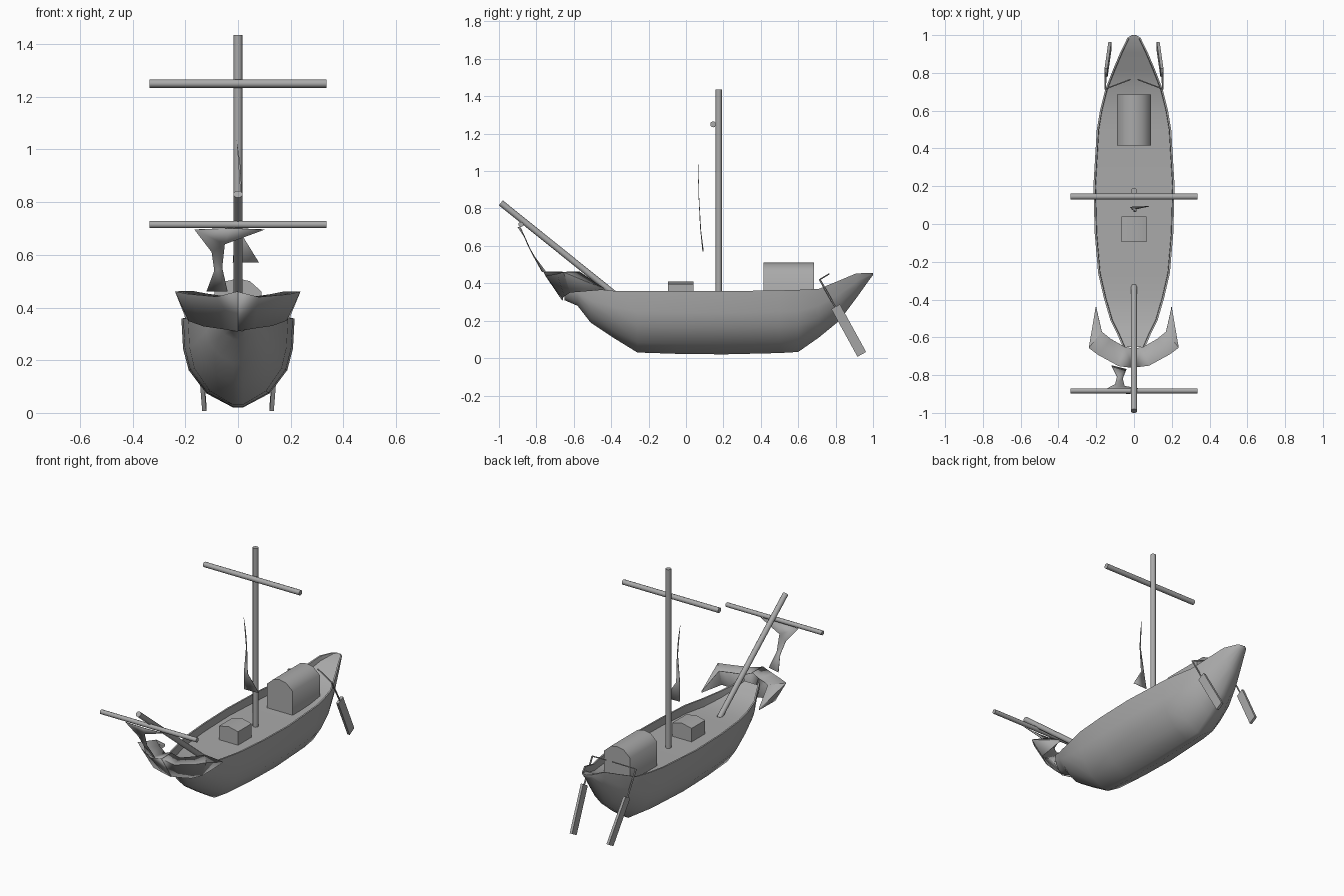
import bpy
from math import radians
from mathutils import Vector

cube = bpy.data.objects.get("Cube")
if cube:
    bpy.data.objects.remove(cube, do_unlink=True)

GREY = (0.4, 0.4, 0.4, 1)
mat = bpy.data.materials.new("plain grey")
mat.use_nodes = True
mat.diffuse_color = GREY
bsdf = mat.node_tree.nodes["Principled BSDF"]
bsdf.inputs["Base Color"].default_value = GREY
bsdf.inputs["Roughness"].default_value = 0.8


def finish(ob, angle=None):
    ob.data.materials.append(mat)
    if angle:
        bpy.ops.object.select_all(action='DESELECT')
        ob.select_set(True)
        bpy.context.view_layer.objects.active = ob
        bpy.ops.object.shade_smooth_by_angle(angle=radians(angle))
    return ob


def mesh(name, verts, faces, angle=None):
    me = bpy.data.meshes.new(name)
    me.from_pydata(verts, [], faces)
    ob = bpy.data.objects.new(name, me)
    bpy.context.collection.objects.link(ob)
    return finish(ob, angle)


def loft(name, rings, angle):
    """Skin closed rings of equal length and cap both ends."""
    n = len(rings[0])
    faces = [(r * n + i, r * n + (i + 1) % n, (r + 1) * n + (i + 1) % n, (r + 1) * n + i)
             for r in range(len(rings) - 1) for i in range(n)]
    last = (len(rings) - 1) * n
    faces += [tuple(range(n))[::-1], tuple(range(last, last + n))]
    return mesh(name, [p for ring in rings for p in ring], faces, angle)


def pole(name, a, b, radius, sides=10):
    a, b = Vector(a), Vector(b)
    bpy.ops.mesh.primitive_cylinder_add(vertices=sides, radius=radius, depth=(b - a).length,
                                        location=(a + b) / 2)
    ob = bpy.context.object
    ob.name = name
    ob.rotation_euler = (b - a).to_track_quat('Z', 'Y').to_euler()
    return finish(ob, 40)


def cloth(name, verts, faces):
    ob = mesh(name, verts, faces, 25)
    ob.modifiers.new("thickness", 'SOLIDIFY').thickness = 0.003
    return ob


# Hull stations: y, rim half width, rim height, keel height, deck height
stations = [
    (-0.65, 0.06, 0.42, 0.31, 0.40),
    (-0.58, 0.09, 0.39, 0.28, 0.36),
    (-0.51, 0.125, 0.37, 0.19, 0.33),
    (-0.39, 0.16, 0.36, 0.11, 0.31),
    (-0.26, 0.19, 0.36, 0.03, 0.31),
    (-0.05, 0.208, 0.358, 0.023, 0.31),
    (0.2, 0.215, 0.358, 0.02, 0.31),
    (0.5, 0.197, 0.362, 0.027, 0.31),
    (0.6, 0.18, 0.365, 0.033, 0.315),
    (0.71, 0.153, 0.37, 0.11, 0.33),
    (0.82, 0.11, 0.415, 0.2, 0.375),
    (0.91, 0.072, 0.453, 0.32, 0.425),
    (0.985, 0.035, 0.455, 0.425, 0.45),
    (1.0, 0.012, 0.455, 0.445, 0.453),
]
rings = []
for y, w, top, keel, deck in stations:
    h = top - keel
    half = [(w - min(0.012, w * 0.3), deck), (w - min(0.01, w * 0.25), top), (w, top),
            (w * 0.97, keel + h * 0.66), (w * 0.87, keel + h * 0.42),
            (w * 0.56, keel + h * 0.16), (min(0.018, w * 0.3), keel)]
    rings.append([(x, y, z) for x, z in half] + [(-x, y, z) for x, z in half[::-1]])
loft("hull", rings, 50)

# Cabin with an arched roof, and a deck crate
arch = [(-0.09, 0.3), (0.09, 0.3), (0.09, 0.46), (0.045, 0.5), (0, 0.51), (-0.045, 0.5), (-0.09, 0.46)]
loft("cabin", [[(x, y, z) for x, z in arch] for y in (0.685, 0.415)], 50)
crate = [(-0.067, 0.3), (0.067, 0.3), (0.067, 0.395), (0, 0.41), (-0.067, 0.395)]
loft("crate", [[(x, y, z) for x, z in crate] for y in (0.04, -0.095)], 40)

# Mast, bowsprit and their yards
pole("mast", (0, 0.175, 0.3), (0, 0.175, 1.435), 0.017)
pole("bowsprit", (0, -0.99, 0.83), (0, -0.33, 0.3), 0.017)
pole("main_yard", (-0.335, 0.145, 1.25), (0.335, 0.145, 1.25), 0.016)
pole("front_yard", (-0.335, -0.883, 0.715), (0.335, -0.883, 0.715), 0.014)

# Steering oars
for side, s in (("left", 1), ("right", -1)):
    top, mid = (s * 0.152, 0.715, 0.42), (s * 0.15, 0.80, 0.27)
    pole(side + "_oar_shaft", top, mid, 0.005, 6)
    pole(side + "_oar_handle", top, (s * 0.02, 0.765, 0.45), 0.004, 6)
    blade = []
    for x, y, z in ((0.148, 0.80, 0.275), (0.128, 0.94, 0.02)):
        blade.append([(s * (x + a * 0.008), y + b * 0.023, z + b * 0.013)
                      for a, b in ((-1, -1), (1, -1), (1, 1), (-1, 1))])
    loft(side + "_oar_blade", blade, 30)

# Fallen sail draped around the bow: top edge, fold and bottom edge of one half
edge = [(0.2, -0.44, 0.375), (0.17, -0.57, 0.46), (0.12, -0.61, 0.45), (0.05, -0.65, 0.44), (0, -0.66, 0.46)]
fold = [(0.2, -0.44, 0.37), (0.237, -0.655, 0.46), (0.19, -0.69, 0.45), (0.08, -0.75, 0.44), (0, -0.76, 0.46)]
hem = [(0.2, -0.44, 0.365), (0.185, -0.62, 0.35), (0.13, -0.65, 0.33), (0.06, -0.66, 0.32), (0, -0.66, 0.31)]
drape = [(i, i + 1, i + 6, i + 5) for r in (0, 5) for i in range(r, r + 4)]
for side, s in (("left", 1), ("right", -1)):
    cloth(side + "_bow_drape", [(s * x, y, z) for x, y, z in edge + fold + hem], drape)

# Torn strip hanging from the front yard
cloth("front_sail_strip",
      [(-0.165, -0.885, 0.695), (-0.03, -0.9, 0.7), (0.1, -0.885, 0.695),
       (-0.1, -0.85, 0.61), (-0.05, -0.86, 0.64),
       (-0.09, -0.81, 0.54), (-0.06, -0.82, 0.55),
       (-0.12, -0.75, 0.46), (-0.04, -0.77, 0.46)],
      [(0, 3, 4, 1), (1, 4, 2), (3, 5, 6, 4), (5, 7, 8, 6)])

# Torn remnant of the main sail
cloth("main_sail_scrap",
      [(-0.005, 0.063, 1.035), (0.008, 0.065, 0.95), (0.014, 0.068, 0.85), (0.008, 0.068, 0.85),
       (-0.01, 0.075, 0.7), (0.012, 0.078, 0.68), (-0.02, 0.088, 0.57), (0.08, 0.092, 0.57)],
      [(0, 3, 2, 1), (3, 4, 5, 2), (4, 6, 7, 5)])
